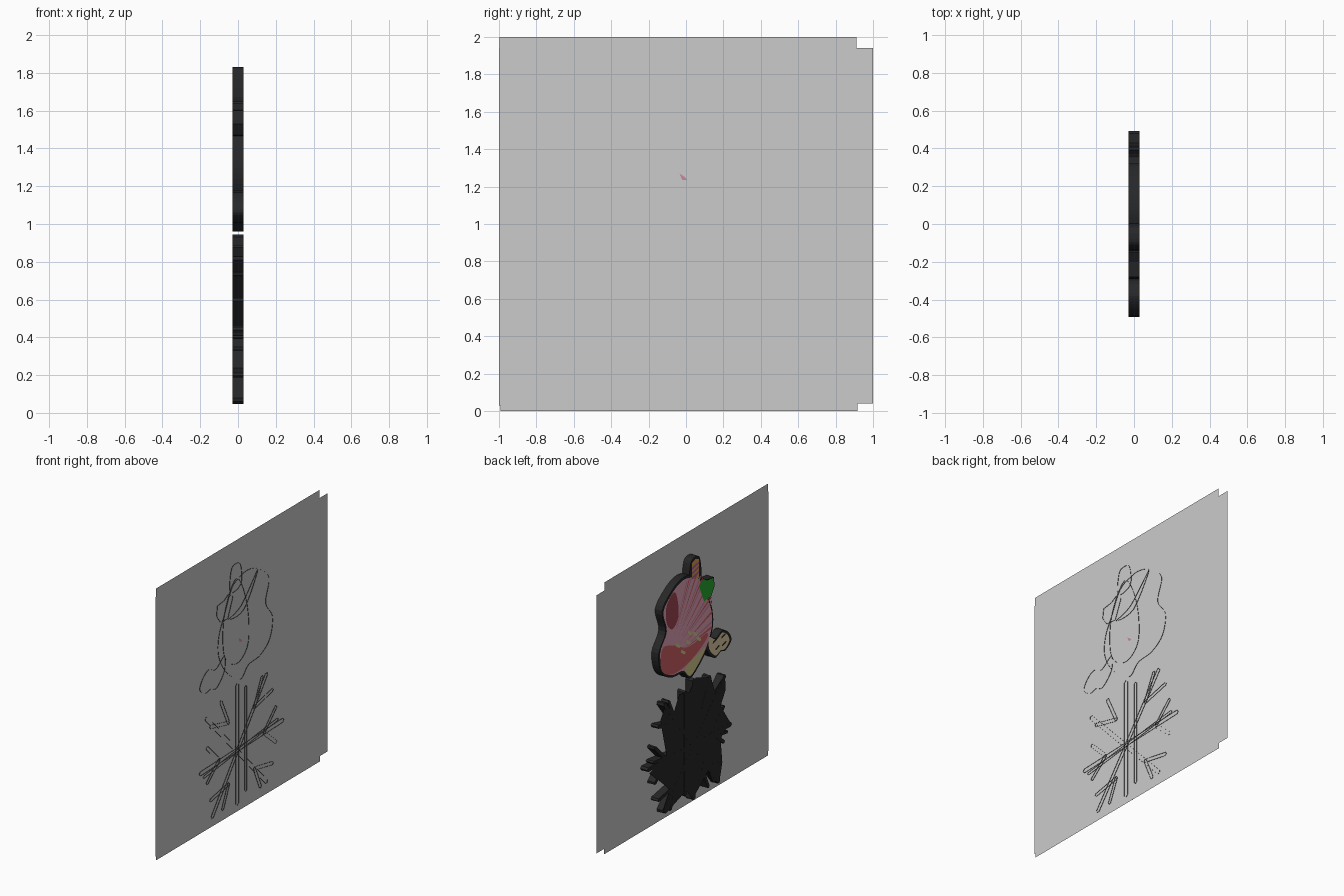
import bpy, bmesh, math
from mathutils import Vector

if "Cube" in bpy.data.objects:
    bpy.data.objects.remove(bpy.data.objects["Cube"])

BACK, FRONT = 0.03, -0.03      # slab depth; the artwork faces -x


def material(name, rgb):
    m = bpy.data.materials.new(name)
    m.diffuse_color = (*rgb, 1)
    m.use_nodes = True
    m.node_tree.nodes["Principled BSDF"].inputs["Base Color"].default_value = m.diffuse_color
    return m


BLACK = material("black", (0.02, 0.02, 0.02))
PINK = material("pink", (0.78, 0.38, 0.5))
ROSE = material("rose", (0.6, 0.24, 0.33))
RED = material("red", (0.65, 0.12, 0.13))
DARK_RED = material("dark_red", (0.36, 0.06, 0.09))
GREEN = material("green", (0.02, 0.4, 0.03))
CREAM = material("cream", (0.75, 0.6, 0.38))
LIME = material("lime", (0.65, 0.62, 0.25))
ORANGE = material("orange", (0.7, 0.35, 0.08))
PURPLE = material("purple", (0.4, 0.1, 0.4))


def finish(name, bm, mat):
    me = bpy.data.meshes.new(name)
    bm.to_mesh(me)
    bm.free()
    ob = bpy.data.objects.new(name, me)
    bpy.context.collection.objects.link(ob)
    if mat:
        me.materials.append(mat)
    return ob


def smooth(pts, n=5):
    """Closed Catmull-Rom curve through (y, z) points."""
    P, out = [Vector(p) for p in pts], []
    for i in range(len(P)):
        a, b, c, d = (P[(i + k) % len(P)] for k in (-1, 0, 1, 2))
        for j in range(n):
            t = j / n
            out.append(0.5 * (2 * b + (c - a) * t + (2 * a - 5 * b + 4 * c - d) * t * t
                              + (3 * b - a - 3 * c + d) * t ** 3))
    return out


def sheet(name, polys, x, mat):
    """Flat faces in the y-z plane, facing -x."""
    bm = bmesh.new()
    for poly in polys:
        area = sum(p[0] * q[1] - q[0] * p[1] for p, q in zip(poly, list(poly[1:]) + [poly[0]]))
        f = bm.faces.new([bm.verts.new((x, p[0], p[1])) for p in poly])
        if area > 0:
            f.normal_flip()
    return finish(name, bm, mat)


def slab(name, polys, mat, cap=True):
    """Outline walls through the card with an optional front cap."""
    bm = bmesh.new()
    for poly in polys:
        f = [bm.verts.new((FRONT, p[0], p[1])) for p in poly]
        b = [bm.verts.new((BACK, p[0], p[1])) for p in poly]
        for i in range(len(poly)):
            j = (i + 1) % len(poly)
            bm.faces.new((f[i], f[j], b[j], b[i]))
        if cap:
            bm.faces.new(f)
    bmesh.ops.recalc_face_normals(bm, faces=bm.faces)
    return finish(name, bm, mat)


def bar(a, b, w):
    a, b = Vector(a), Vector(b)
    d = (b - a).normalized()
    n = Vector((-d.y, d.x)) * w / 2
    return [a + n, b + n, b + d * w * 0.4, b - n, a - n, a - d * w * 0.4]


# Backing card with notched corners
sheet("backing_card", [[(-.99, 0), (.915, 0), (.915, .04), (1, .04), (1, 1.94), (.91, 1.94),
                        (.91, 2), (-.995, 2), (-.995, 1.94), (-1, 1.94), (-1, .03), (-.99, .03)]],
      0.027, None)

# Spiky star: filled face plus crossing bars and chevrons
sheet("star_face", [[(-.07, .94), (-.25, .87), (-.29, .76), (-.41, .83), (-.42, .72), (-.36, .62),
                     (-.47, .46), (-.36, .38), (-.38, .20), (-.35, .08), (-.27, .09), (-.22, .2),
                     (-.035, .06), (.04, .15), (.28, .07), (.31, .11), (.23, .23), (.34, .33),
                     (.47, .44), (.27, .5), (.34, .78), (.29, .86), (.19, .77), (.12, .89), (0, .86)]],
      -0.0295, BLACK)
arms = [bar((-.05, .06), (-.05, .93), .035), bar((.05, .12), (.05, .88), .025),
        bar((-.48, .44), (.48, .47), .03), bar((-.44, .40), (.42, .50), .02),
        bar((-.34, .07), (.29, .88), .03), bar((.29, .09), (-.41, .82), .03)]
for s in (-1, 1):
    arms += [bar((s * .40, .34), (s * .26, .46), .025), bar((s * .40, .60), (s * .26, .46), .025),
             bar((s * .36, .20), (s * .15, .24), .025), bar((s * .22, .08), (s * .15, .24), .025),
             bar((s * .36, .74), (s * .15, .69), .025), bar((s * .24, .88), (s * .15, .69), .025)]
slab("star_bars", arms, BLACK)

# Body of the treat, black outline slab
body = smooth([(.09, 1.73), (.2, 1.69), (.32, 1.58), (.28, 1.41), (.36, 1.28), (.33, 1.13), (.22, 1.05),
               (.08, 1.03), (0, .96), (-.09, 1.0), (-.2, 1.1), (-.27, 1.24), (-.26, 1.38),
               (-.2, 1.5), (-.11, 1.67), (0, 1.72)])
slab("body", [body], BLACK)
centre = Vector((.02, 1.36))
sheet("body_glaze", [[centre + (p - centre) * .95 for p in body]], -0.0308, PINK)

# Side lobe and lower syrup band
sheet("side_lobe", [smooth([(.17, 1.66), (.27, 1.6), (.27, 1.47), (.2, 1.4), (.13, 1.48)])],
      -0.0316, DARK_RED)
sheet("syrup_band", [smooth([(.32, 1.3), (.33, 1.15), (.21, 1.07), (.02, 1.08), (-.17, 1.16),
                             (-.2, 1.22), (.02, 1.2), (.2, 1.28)])], -0.0314, RED)

# Fan of pleats spreading from the lower corner
rim = [Vector((-.02 + .24 * math.cos(a), 1.36 + .34 * math.sin(a)))
       for a in [math.radians(75 + i * 130 / 20) for i in range(21)]]
hub = Vector((.25, 1.17))
for k, (nm, mat) in enumerate((("rose", ROSE), ("red", RED))):
    sheet("pleats_" + nm, [[hub.lerp(rim[i], .25 + .08 * (i % 3)), rim[i], rim[i].lerp(rim[i + 1], .55)]
                           for i in range(k, 20, 2 + k)], -0.032 - k * .0004, mat)

# Lime sprinkles and drip
sheet("sprinkles", [bar((y, z), (y + .04, z + .03), .02) for y, z in
                    ((0, 1.22), (-.08, 1.25), (.06, 1.17), (-.02, 1.28), (-.12, 1.2), (.12, 1.24))],
      -0.033, LIME)
sheet("drip", [smooth([(.06, 1.05), (0, .98), (-.08, 1.02), (-.18, 1.12), (-.1, 1.11), (0, 1.08)])],
      -0.0326, LIME)

# Striped stick at the top
slab("stick", [smooth([(-.005, 1.66), (-.01, 1.8), (-.065, 1.83), (-.12, 1.8), (-.13, 1.64)], 4)], BLACK)
sheet("stick_front", [[(-.025, 1.68), (-.025, 1.8), (-.065, 1.815), (-.105, 1.8), (-.11, 1.66)]],
      -0.031, ORANGE)
sheet("stick_stripes", [[(-.025, z), (-.025, z + .015), (-.106, z + .035), (-.106, z + .02)]
                        for z in (1.68, 1.715, 1.75)], -0.0318, PURPLE)

# Leaf beside the stick
leaf = [(-.1, 1.6), (-.15, 1.64), (-.2, 1.61), (-.28, 1.6), (-.29, 1.53), (-.25, 1.47), (-.16, 1.46)]
slab("leaf", [leaf], BLACK)
lc = Vector((-.2, 1.55))
sheet("leaf_front", [[lc + (Vector(p) - lc) * .93 for p in leaf]], -0.0325, GREEN)

# Cream biscuit on the side
biscuit = smooth([(-.2, 1.2), (-.3, 1.14), (-.38, 1.17), (-.45, 1.13), (-.485, 1.06), (-.42, 1.01),
                  (-.36, 1.02), (-.29, 1.0), (-.2, 1.09)])
slab("biscuit", [biscuit], BLACK)
bc = Vector((-.35, 1.08))
sheet("biscuit_front", [[bc + (p - bc) * .82 for p in biscuit]], -0.031, CREAM)
sheet("biscuit_marks", [bar((y, z), (y - .04, z + .012), .014) for y, z in
                        ((-.27, 1.12), (-.3, 1.06), (-.37, 1.12), (-.38, 1.06))], -0.0318, BLACK)

# Drawn loops whose edges show through the card
slab("drawn_loops", [
    smooth([(-.06, 1.72), (-.2, 1.5), (-.2, 1.2), (-.05, 1.09), (.08, 1.2), (.06, 1.5)]),
    smooth([(.19, 1.69), (0, 1.5), (-.15, 1.45), (.03, 1.46)])], BLACK, cap=False)

# Pink fleck on the back of the card
fleck = sheet("back_fleck", [[(-.035, 1.27), (-.005, 1.25), (.005, 1.235), (-.02, 1.235)]], 0.0285, ROSE)
fleck.data.flip_normals()
